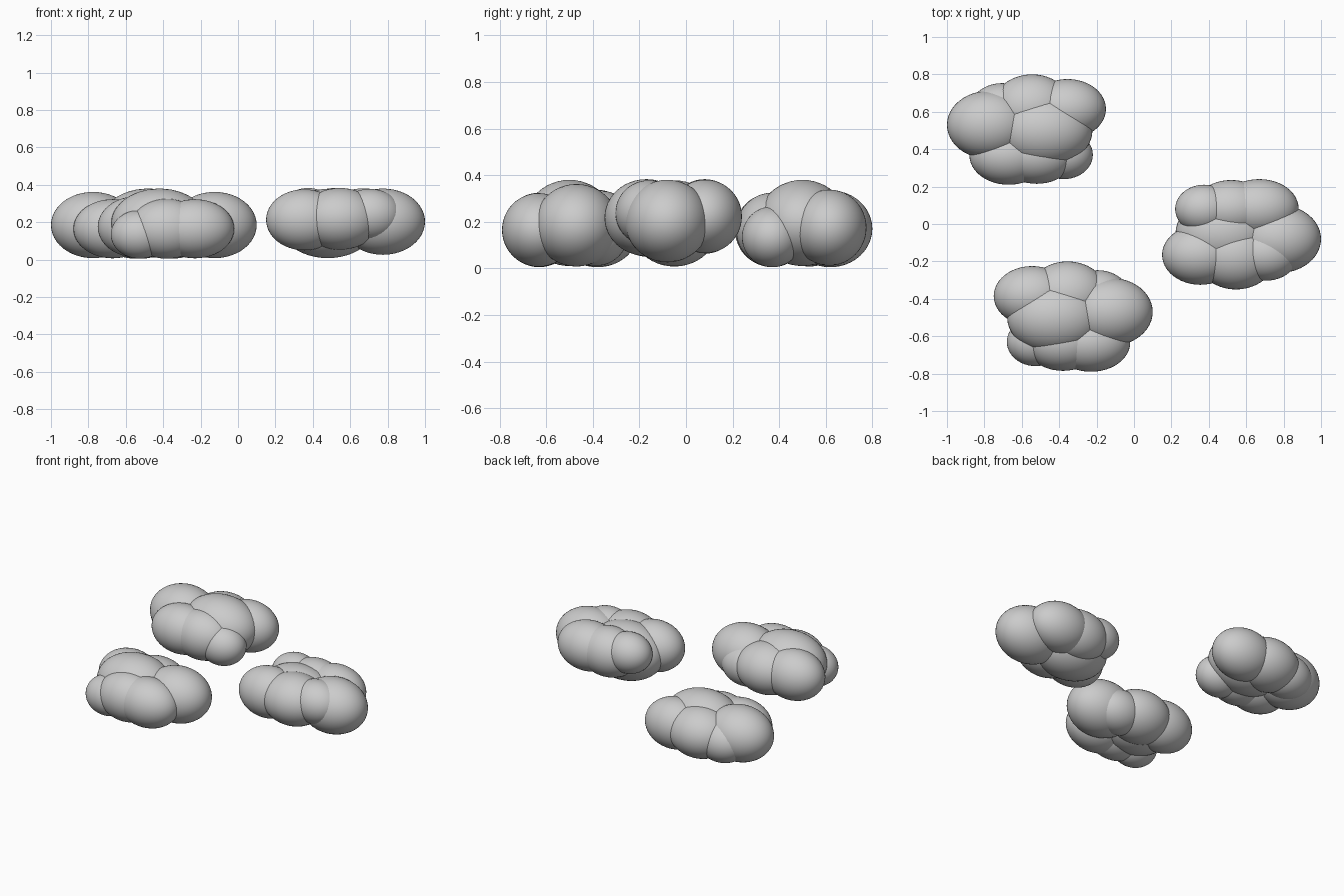
import bpy, bmesh
from mathutils import Matrix, Vector

# Puffs of one cloud: centre and radii, in the place of the back-left cloud
PUFFS = [
    ((-0.775, 0.530, 0.185), (0.225, 0.182, 0.177)),  # left end
    ((-0.545, 0.620, 0.170), (0.215, 0.180, 0.165)),  # back
    ((-0.355, 0.615, 0.175), (0.205, 0.160, 0.163)),  # right end
    ((-0.480, 0.500, 0.195), (0.258, 0.195, 0.185)),  # middle
    ((-0.670, 0.367, 0.165), (0.210, 0.157, 0.158)),  # front left
    ((-0.520, 0.370, 0.165), (0.205, 0.155, 0.160)),  # front middle
    ((-0.375, 0.370, 0.135), (0.155, 0.130, 0.130)),  # front right
    ((-0.705, 0.610, 0.150), (0.175, 0.143, 0.140)),  # back left
]
CENTRE = Vector((-0.575, 0.503, 0.194))


def cloud(name, place, flip):
    """One cloud of overlapping puffs, mirrored by the signs in flip."""
    bm = bmesh.new()
    for c, r in PUFFS:
        off = Vector(c) - CENTRE
        pos = Vector(place) + Vector(o * f for o, f in zip(off, flip))
        bmesh.ops.create_uvsphere(
            bm, u_segments=48, v_segments=24, radius=1,
            matrix=Matrix.Translation(pos) @ Matrix.Diagonal((*r, 1)))
    for f in bm.faces:
        f.smooth = True
    me = bpy.data.meshes.new(name)
    bm.to_mesh(me)
    bm.free()
    bpy.context.collection.objects.link(bpy.data.objects.new(name, me))


cloud("cloud_back_left", (-0.575, 0.503, 0.194), (1, 1, 1))
cloud("cloud_front", (-0.325, -0.497, 0.194), (-1, 1, 1))
cloud("cloud_right", (0.575, -0.053, 0.194), (-1, -1, -1))
